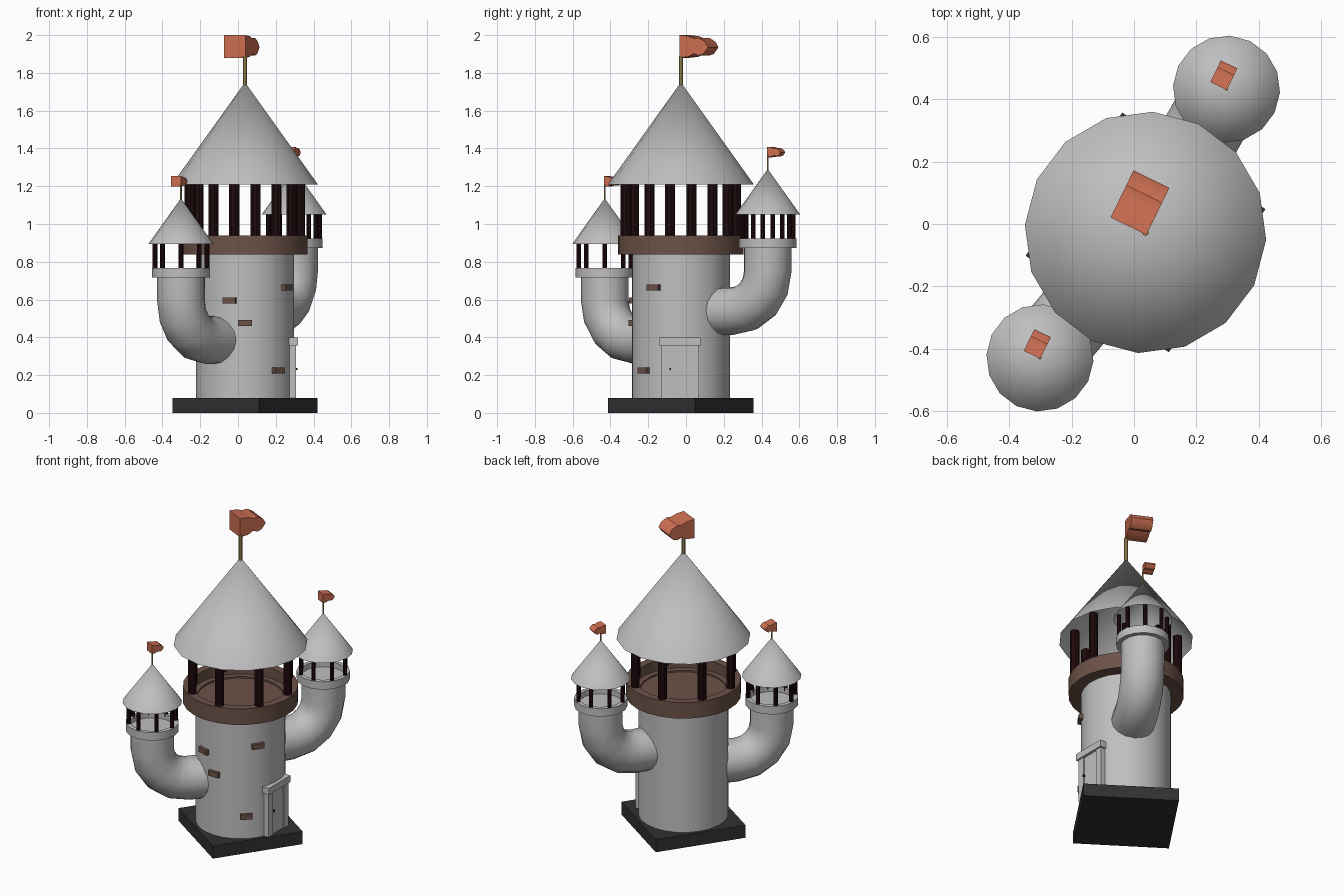
import bpy, bmesh, math
from mathutils import Vector, Matrix

if "Cube" in bpy.data.objects:
    bpy.data.objects.remove(bpy.data.objects["Cube"])

CX, CY = 0.037, -0.027          # main tower axis


def mat(name, rgb):
    m = bpy.data.materials.new(name)
    m.diffuse_color = (*rgb, 1)
    m.use_nodes = True
    m.node_tree.nodes["Principled BSDF"].inputs["Base Color"].default_value = m.diffuse_color
    return m


STONE = mat("light_grey_stone", (0.52, 0.52, 0.52))
BASE = mat("charcoal", (0.03, 0.03, 0.03))
BROWN = mat("brown", (0.15, 0.085, 0.065))
DARK = mat("dark_wood", (0.014, 0.003, 0.004))
FLAG = mat("orange_cloth", (0.62, 0.16, 0.085))
GOLD = mat("gold_pole", (0.42, 0.31, 0.12))


def finish(name, bm, m, recalc=True):
    if recalc:
        bmesh.ops.recalc_face_normals(bm, faces=bm.faces)
    me = bpy.data.meshes.new(name)
    bm.to_mesh(me)
    bm.free()
    me.materials.append(m)
    ob = bpy.data.objects.new(name, me)
    bpy.context.collection.objects.link(ob)
    return ob


def lathe(name, x, y, prof, n, m, start=0.0):
    """Revolve (radius, z) points; a zero radius makes a pole."""
    bm = bmesh.new()
    rings = []
    for r, z in prof:
        if r == 0:
            rings.append([bm.verts.new((x, y, z))] * n)
        else:
            rings.append([bm.verts.new((x + r * math.cos(a), y + r * math.sin(a), z))
                          for a in (math.radians(start) + math.tau * i / n for i in range(n))])
    for A, B in zip(rings, rings[1:]):
        for i in range(n):
            j = (i + 1) % n
            f = []
            for v in (A[i], A[j], B[j], B[i]):
                if v not in f:
                    f.append(v)
            bm.faces.new(f)
    return finish(name, bm, m)


def box(name, loc, size, m, rot=0.0):
    bm = bmesh.new()
    bmesh.ops.create_cube(bm, size=1, matrix=Matrix.Translation(loc)
                          @ Matrix.Rotation(rot, 4, 'Z') @ Matrix.Diagonal((*size, 1)))
    return finish(name, bm, m)


def columns(name, x, y, R, r, z0, z1, start):
    for k in range(8):
        a = math.radians(start + 45 * k)
        lathe(f"{name}_{k + 1}", x + R * math.cos(a), y + R * math.sin(a),
              [(0, z0), (r, z0), (r, z1), (0, z1)], 8, DARK, start)


def flag(name, x, y, z, s):
    """Thick wavy pennant: profile along d, extruded along w."""
    prof = [(0, 0), (0.05, 0.005), (0.085, 0.022), (0.115, 0.012), (0.14, 0.02), (0.168, 0.055),
            (0.15, 0.085), (0.115, 0.105), (0.085, 0.102), (0.05, 0.115), (0, 0.12)]
    d = Vector((math.cos(math.radians(64)), math.sin(math.radians(64)), 0))
    w = Vector((-d.y, d.x, 0))
    bm = bmesh.new()
    f = bm.faces.new([bm.verts.new(Vector((x, y, z)) + s * (d * u + Vector((0, 0, v))))
                      for u, v in prof])
    ext = bmesh.ops.extrude_face_region(bm, geom=[f])
    bmesh.ops.translate(bm, vec=w * 0.128 * s,
                        verts=[g for g in ext["geom"] if isinstance(g, bmesh.types.BMVert)])
    return finish(name, bm, FLAG)


def pole(name, x, y, z0, z1, r):
    lathe(name, x, y, [(0, z0), (r, z0), (r, z1), (0, z1)], 8, GOLD)


# Main tower: rotated square plinth, shaft, balcony, columns, roof, flag
lathe("plinth", CX, CY, [(0, 0), (0.392, 0), (0.392, 0.08), (0, 0.08)], 4, BASE, 11)
lathe("tower_shaft", CX, CY, [(0.26, 0.07), (0.26, 0.86)], 24, STONE, 11)
lathe("balcony", CX, CY, [(0.25, 0.838), (0.333, 0.838), (0.333, 0.94), (0.285, 0.94),
                          (0.285, 0.875), (0.25, 0.875), (0.25, 0.865), (0, 0.865)],
      24, BROWN, 11)
columns("tower_column", CX, CY, 0.298, 0.027, 0.9, 1.25, 11)
lathe("tower_roof", CX, CY, [(0.388, 1.208), (0, 1.75)], 16, STONE, -3.5)
pole("tower_flagpole", CX, CY, 1.73, 1.89, 0.011)
flag("tower_flag", CX + 0.003, CY - 0.008, 1.88, 1.0)

# Protruding bricks around the front of the shaft
for i, (ang, z) in enumerate([(-108, 0.595), (-90, 0.475), (-48, 0.225), (-33, 0.665)]):
    a = math.radians(ang)
    box(f"brick_{i + 1}", (CX + 0.26 * math.cos(a), CY + 0.26 * math.sin(a), z),
        (0.036, 0.072, 0.032), BROWN, a)

# Door on the right side
DX, DY = 0.29, -0.031
box("door_panel", (DX, DY, 0.22), (0.02, 0.13, 0.28), STONE)
for s in (-1, 1):
    box("door_jamb_left" if s < 0 else "door_jamb_right",
        (DX, DY + s * 0.078, 0.22), (0.034, 0.042, 0.28), STONE)
box("door_lintel", (DX + 0.004, DY - 0.002, 0.377), (0.046, 0.218, 0.042), STONE)
box("door_handle", (DX + 0.018, DY - 0.052, 0.232), (0.012, 0.008, 0.012), DARK)


def turret(name, x, y, ztop, zaxis, start):
    """Bent tube growing out of the tower, topped with a small lookout."""
    inward = Vector((CX - x, CY - y, 0)).normalized()
    side = Vector((-inward.y, inward.x, 0))
    up = Vector((0, 0, 1))
    B, r, n = 0.21, 0.127, 16
    path = [(0, ztop + 0.01, 0)]
    for k in range(5):
        t = math.radians(22.5 * k)
        path.append((B - B * math.cos(t), zaxis + B - B * math.sin(t), t))
    path.append((0.36, zaxis, math.pi / 2))
    bm = bmesh.new()
    rings = []
    for s, z, t in path:
        p = Vector((x, y, z)) + inward * s
        nrm = inward * math.cos(t) + up * math.sin(t)
        rings.append([bm.verts.new(p + r * (side * math.cos(math.tau * i / n)
                                            + nrm * math.sin(math.tau * i / n)))
                      for i in range(n)])
    for P, Q in zip(rings, rings[1:]):
        for i in range(n):
            j = (i + 1) % n
            bm.faces.new((P[i], P[j], Q[j], Q[i]))
    finish(name + "_tube", bm, STONE)
    # lookout rim with recessed floor
    lathe(name + "_rim", x, y, [(0.12, ztop), (0.154, ztop), (0.154, ztop + 0.05),
                                (0.128, ztop + 0.05), (0.128, ztop + 0.015), (0, ztop + 0.015)],
          16, STONE, start)
    columns(name + "_column", x, y, 0.138, 0.0125, ztop + 0.03, ztop + 0.195, start)
    lathe(name + "_roof", x, y, [(0.172, ztop + 0.177), (0, ztop + 0.418)], 16, STONE, -3.5)
    pole(name + "_flagpole", x, y, ztop + 0.405, ztop + 0.49, 0.005)
    flag(name + "_flag", x + 0.001, y - 0.003, ztop + 0.48, 0.46)


turret("back_turret", 0.297, 0.433, 0.873, 0.54, 11)
turret("front_turret", -0.302, -0.43, 0.718, 0.385, 0)

# Smooth shading with sharp edges kept
bpy.ops.object.select_all(action='SELECT')
bpy.context.view_layer.objects.active = bpy.data.objects["tower_shaft"]
bpy.ops.object.shade_smooth_by_angle(angle=math.radians(35))
